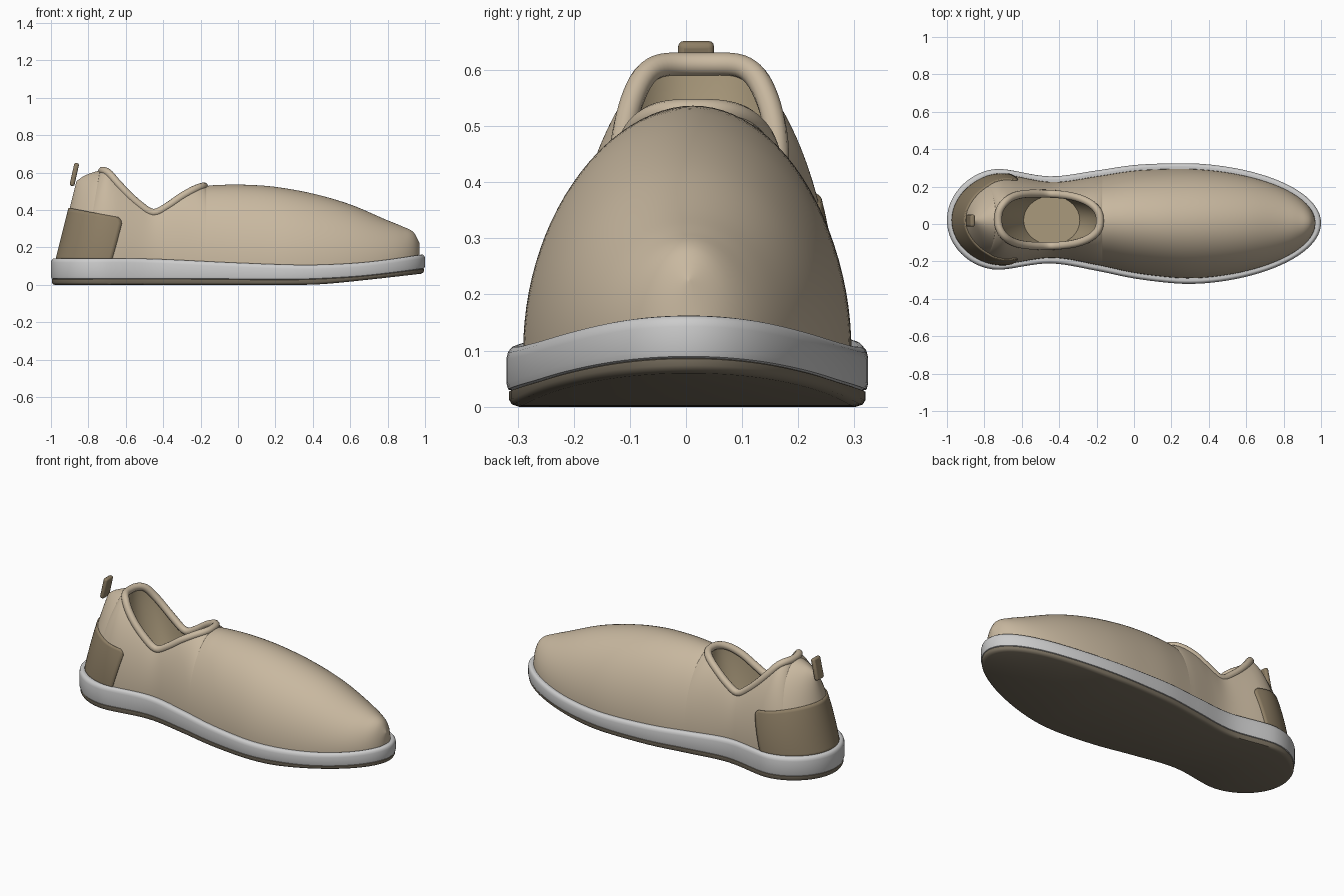
import bpy, bmesh, math
from mathutils import Vector

if "Cube" in bpy.data.objects:
    bpy.data.objects.remove(bpy.data.objects["Cube"])


def material(name, rgb):
    m = bpy.data.materials.new(name)
    m.diffuse_color = (*rgb, 1)
    m.use_nodes = True
    m.node_tree.nodes["Principled BSDF"].inputs["Base Color"].default_value = m.diffuse_color
    return m


TAN = material("tan_knit", (0.58, 0.48, 0.35))
BROWN = material("brown_panel", (0.27, 0.21, 0.13))
LINING = material("lining_fabric", (0.40, 0.32, 0.20))
WHITE = material("white_foam", (0.85, 0.85, 0.83))
DARK = material("dark_rubber", (0.19, 0.16, 0.115))


def spline(*pts):
    """Smooth function through (x, value) points."""
    n = len(pts)
    def slope(i):
        a, b = pts[max(i - 1, 0)], pts[min(i + 1, n - 1)]
        return (b[1] - a[1]) / (b[0] - a[0])
    def f(x):
        x = min(max(x, pts[0][0]), pts[-1][0])
        i = max(k for k in range(n - 1) if pts[k][0] <= x)
        (x0, y0), (x1, y1) = pts[i], pts[i + 1]
        d = x1 - x0
        t = (x - x0) / d
        return (y0 * (1 + 2 * t) * (1 - t) ** 2 + slope(i) * d * t * (1 - t) ** 2
                + y1 * t * t * (3 - 2 * t) + slope(i + 1) * d * t * t * (t - 1))
    return f


# Shape profiles along the length of the shoe
half_width = spline((-1, .27), (-.72, .27), (-.45, .233), (-.2, .268), (0, .303), (.2, .32), (.4, .327), (1, .327))
centre = spline((-1, .02), (-.72, .025), (-.45, .022), (-.2, .018), (0, .012), (.3, .002), (1, .005))
sole_top = spline((-1, .142), (-.5, .14), (0, .118), (.35, .107), (.6, .115), (.8, .135), (1, .165))
sole_mid = spline((-1, .03), (-.2, .03), (.3, .027), (.6, .04), (.8, .06), (1, .086))
sole_bottom = spline((-1, 0), (-.2, 0), (.3, 0), (.45, .004), (.7, .028), (1, .062))
crest = spline((-.97, .555), (-.92, .585), (-.82, .61), (-.77, .597), (-.7, .545), (-.62, .485), (-.53, .425),
               (-.45, .385), (-.37, .42), (-.28, .478), (-.18, .525), (-.08, .535), (.05, .535), (.2, .524),
               (.4, .488), (.6, .43), (.8, .345), (.88, .312), (.94, .28), (.97, .225))
END, OPEN0, OPEN1 = .97, -.82, -.17


def width(x, inset):
    q = min(max(x / (1 - inset), -1), 1)
    e = 1.0
    if q < -.7:
        e = math.sqrt(max(0, 1 - ((-.7 - q) / .3) ** 2))
    elif q > .2:
        e = math.sqrt(max(0, 1 - ((q - .2) / .8) ** 2))
    return e * (half_width(q) - inset)


def opening(s):
    v = abs(2 * (s - OPEN0) / (OPEN1 - OPEN0) - 1)
    return .152 * (1 - v ** 2.4) ** (1 / 2.4) if v < 1 else 0.0


def section(s):
    """Base half width, base height, full arch height and end angle at a station."""
    b, z0 = width(s, 1 - END), sole_top(s) - .012
    w = opening(s)
    t1 = math.acos(min(w / b, .95)) if w > 0 else math.pi / 2
    return b, z0, z0 + (crest(s) - z0) / math.sin(t1), t1


def upper_point(s, side, t):
    b, z0, h, _ = section(s)
    z = z0 + (h - z0) * math.sin(t)
    lean = .25 * min(max((-.5 - s) / .47, 0), 1)
    c = math.cos(t) if t < math.pi / 2 - 1e-6 else 0
    return Vector((s + lean * (z - z0), centre(s) + side * b * c, z))


def eased(a, b, n):
    return [a + (b - a) * (1 - math.cos(math.pi * i / n)) / 2 for i in range(n + 1)]


def finish(ob, mat, angle=40):
    ob.data.materials.append(mat)
    bpy.ops.object.select_all(action='DESELECT')
    ob.select_set(True)
    bpy.context.view_layer.objects.active = ob
    bpy.ops.object.shade_smooth_by_angle(angle=math.radians(angle))
    return ob


def build(name, grids, mat, closed=False, caps=(), angle=40):
    """Mesh from grids of points; closed grids are rings, optionally capped across."""
    bm = bmesh.new()
    for g in grids:
        rows = [[bm.verts.new(p) for p in row] for row in g]
        n = len(rows[0])
        for a, b in zip(rows, rows[1:]):
            for j in range(n if closed else n - 1):
                k = (j + 1) % n
                bm.faces.new((a[j], a[k], b[k], b[j]))
        for c in caps:
            r = rows[c]
            for j in range(n // 2):
                f = [r[j], r[j + 1], r[(n - j - 1) % n], r[(n - j) % n]]
                bm.faces.new(list(dict.fromkeys(f)))
    bmesh.ops.remove_doubles(bm, verts=bm.verts, dist=1e-5)
    bmesh.ops.recalc_face_normals(bm, faces=bm.faces)
    me = bpy.data.meshes.new(name)
    bm.to_mesh(me)
    bm.free()
    ob = bpy.data.objects.new(name, me)
    bpy.context.collection.objects.link(ob)
    return finish(ob, mat, angle)


def outline(inset, zf, dz, n=80):
    ring = []
    for i in range(2 * n):
        a = math.pi * i / n
        x = -math.cos(a) * (1 - inset)
        y = width(x, inset) * (1 if i <= n else -1)
        ring.append((x, centre(x) + y, zf(x) + dz))
    return ring


# Midsole and outsole
build("midsole", [[outline(.016, sole_mid, 0), outline(.003, sole_mid, .004), outline(0, sole_mid, .015),
                   outline(0, sole_top, -.022), outline(.003, sole_top, -.01), outline(.01, sole_top, -.002),
                   outline(.018, sole_top, 0), outline(.04, sole_top, -.004)]],
      WHITE, True, (0, -1))
build("outsole", [[outline(.022, sole_bottom, 0), outline(.01, sole_bottom, .004), outline(.005, sole_bottom, .012),
                   outline(.005, sole_mid, 0), outline(.012, sole_mid, .003)]],
      DARK, True, (0, -1))

# Knit upper, left open at the collar
stations = eased(-END, OPEN0, 16)[:-1] + eased(OPEN0, OPEN1, 56)[:-1] + eased(OPEN1, END, 60)
NT = 24
build("upper", [[[upper_point(s, side, section(s)[3] * j / NT) for j in range(NT + 1)] for s in stations]
                for side in (1, -1)], TAN, angle=60)

# Padded collar bead around the opening
steps = eased(OPEN0, OPEN1, 48)
rim = [upper_point(s, 1, section(s)[3]) for s in steps]
rim += [upper_point(s, -1, section(s)[3]) for s in steps[-2:0:-1]]
N = len(rim)
mid = sum(rim, Vector()) / N
bead = []
for i, p in enumerate(rim):
    tangent = (rim[(i + 1) % N] - rim[i - 1]).normalized()
    inward = (Vector((mid.x, mid.y, p.z)) - p)
    inward = (inward - tangent * inward.dot(tangent)).normalized()
    up = tangent.cross(inward)
    core = p + inward * .012
    bead.append([core + .021 * (inward * math.cos(a) + up * math.sin(a))
                 for a in (math.tau * k / 12 for k in range(12))])
build("collar", [bead + bead[:1]], TAN, True, angle=80)

# Lining that narrows down to the footbed
lining = []
for k in range(13):
    f = k / 12
    g = f ** 1.6
    ring = []
    for i, p in enumerate(rim):
        a = math.pi * i / 48
        foot = Vector((-.44 - .15 * math.cos(a), .02 + .13 * math.sin(a), 0))
        q = p.lerp(mid, .06).lerp(foot, g)
        ring.append((q.x, q.y, p.z + (.15 - p.z) * f))
    lining.append(ring)
build("lining", [lining], LINING, True, (-1,), angle=50)

# Heel counter panel wrapped around the back
panel = []
for j in range(15):
    v = j / 14
    row = []
    for i in range(-30, 31):
        u = abs(i) / 30
        front = -.675 + .045 * v - .03 * max(0, (v - .85) / .15) ** 2
        s = -END + (front + END) * u * u
        b, z0, h, t1 = section(s)
        z = z0 + (.41 - .05 * u * u - z0) * v
        row.append(upper_point(s, 1 if i >= 0 else -1, math.asin(min(1, (z - z0) / (h - z0)))))
    panel.append(row)
counter = build("heel_counter", [panel], BROWN)
thick = counter.modifiers.new("thickness", 'SOLIDIFY')
thick.thickness, thick.offset = .014, 0

# Pull tab at the back of the heel
bpy.ops.mesh.primitive_cube_add(size=1, location=(-.875, .018, .59), rotation=(0, .22, 0))
tab = bpy.context.object
tab.name = "pull_tab"
tab.scale = (.026, .064, .125)
bpy.ops.object.transform_apply(location=False, rotation=False, scale=True)
bev = tab.modifiers.new("rounding", 'BEVEL')
bev.width, bev.segments = .01, 3
finish(tab, BROWN)
